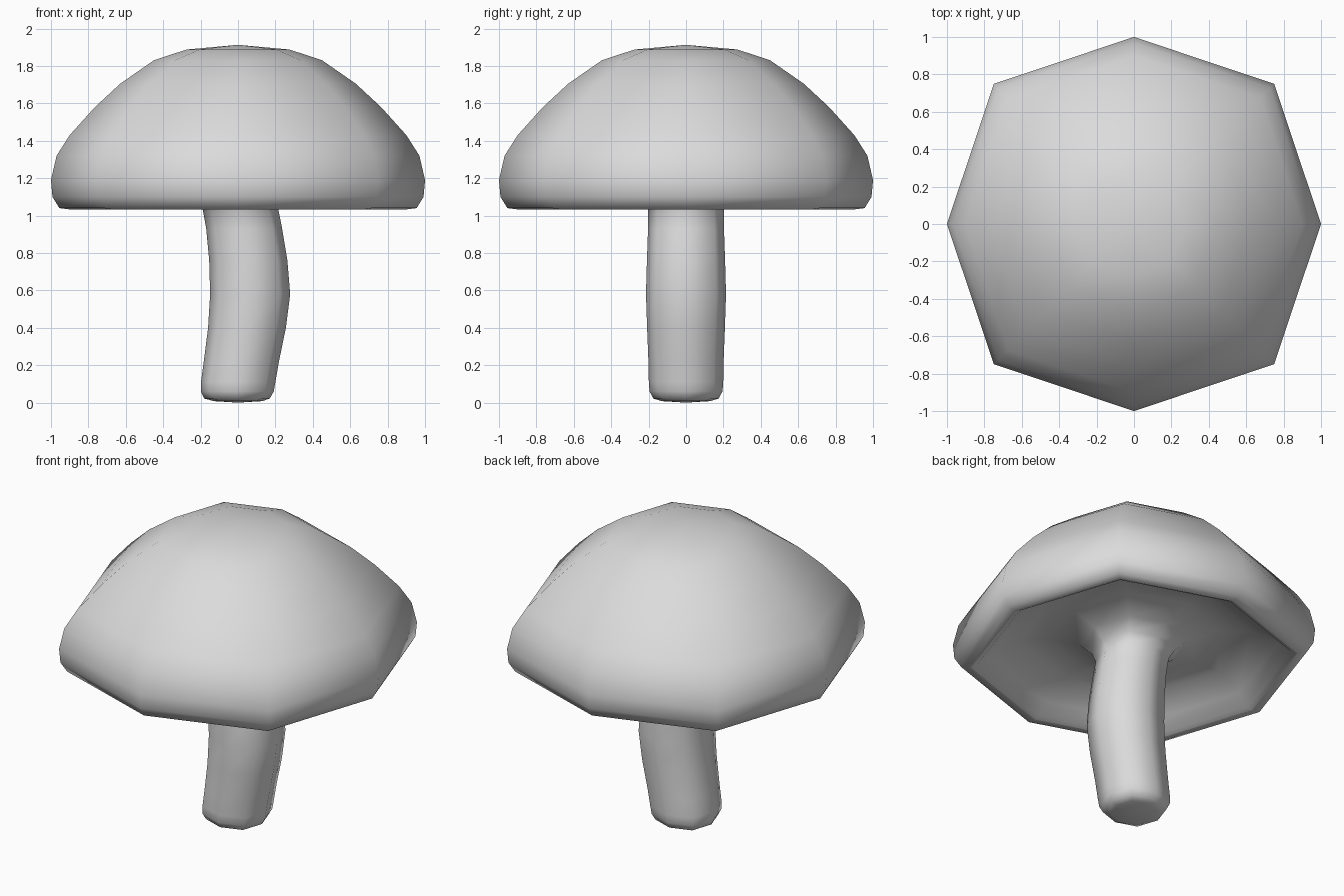
import bpy, bmesh, math

cube = bpy.data.objects.get("Cube")
if cube:
    bpy.data.objects.remove(cube, do_unlink=True)

SIDES = 8
DIAGONAL = 1.06  # corner rings reach slightly further on the diagonals

grey = bpy.data.materials.new("pale_grey")
grey.use_nodes = True
colour = (0.71, 0.71, 0.71, 1)
grey.diffuse_color = colour
grey.node_tree.nodes["Principled BSDF"].inputs["Base Color"].default_value = colour


def lathe(name, rings, pole_z, pole_first):
    """Stack eight-sided rings (radius, z, x offset) and close one end at a pole."""
    bm = bmesh.new()
    loops = []
    for r, z, dx in rings:
        loop = []
        for i in range(SIDES):
            a = math.tau * i / SIDES
            k = r * (DIAGONAL if i % 2 else 1)
            loop.append(bm.verts.new((dx + k * math.cos(a), k * math.sin(a), z)))
        loops.append(loop)
    # Rings run outward and upward, so this winding faces the outside
    for low, high in zip(loops, loops[1:]):
        for i in range(SIDES):
            j = (i + 1) % SIDES
            bm.faces.new((low[i], low[j], high[j], high[i]))
    pole = bm.verts.new((0, 0, pole_z))
    for i in range(SIDES):
        j = (i + 1) % SIDES
        if pole_first:
            bm.faces.new((pole, loops[0][j], loops[0][i]))
        else:
            bm.faces.new((pole, loops[-1][i], loops[-1][j]))
    mesh = bpy.data.meshes.new(name)
    bm.to_mesh(mesh)
    bm.free()
    mesh.materials.append(grey)
    mesh.shade_smooth()
    obj = bpy.data.objects.new(name, mesh)
    bpy.context.collection.objects.link(obj)


# Cap: rolled rim, then the dome up to its crown
cap_profile = [
    (0.90, 1.033), (0.955, 1.04), (0.992, 1.10), (1.0, 1.19), (0.97, 1.32),
    (0.90, 1.43), (0.765, 1.58), (0.63, 1.705), (0.45, 1.83), (0.275, 1.888),
]
lathe("mushroom_cap", [(r, z, 0) for r, z in cap_profile], 1.913, False)

# Stem: bent sideways, rounded foot, flaring into the hollow underside
stem_profile = [
    (0.13, 0.008, 0.0), (0.175, 0.022, -0.005), (0.195, 0.06, -0.004),
    (0.199, 0.11, 0.001), (0.201, 0.22, 0.018), (0.208, 0.40, 0.048),
    (0.214, 0.58, 0.065), (0.209, 0.76, 0.055), (0.203, 0.93, 0.033),
    (0.202, 1.03, 0.014), (0.23, 1.09, 0.005), (0.30, 1.15, 0.0),
    (0.48, 1.205, 0.0), (0.64, 1.195, 0.0), (0.80, 1.11, 0.0),
    (0.87, 1.045, 0.0), (0.90, 1.033, 0.0),
]
lathe("stem_and_underside", stem_profile, 0, True)
